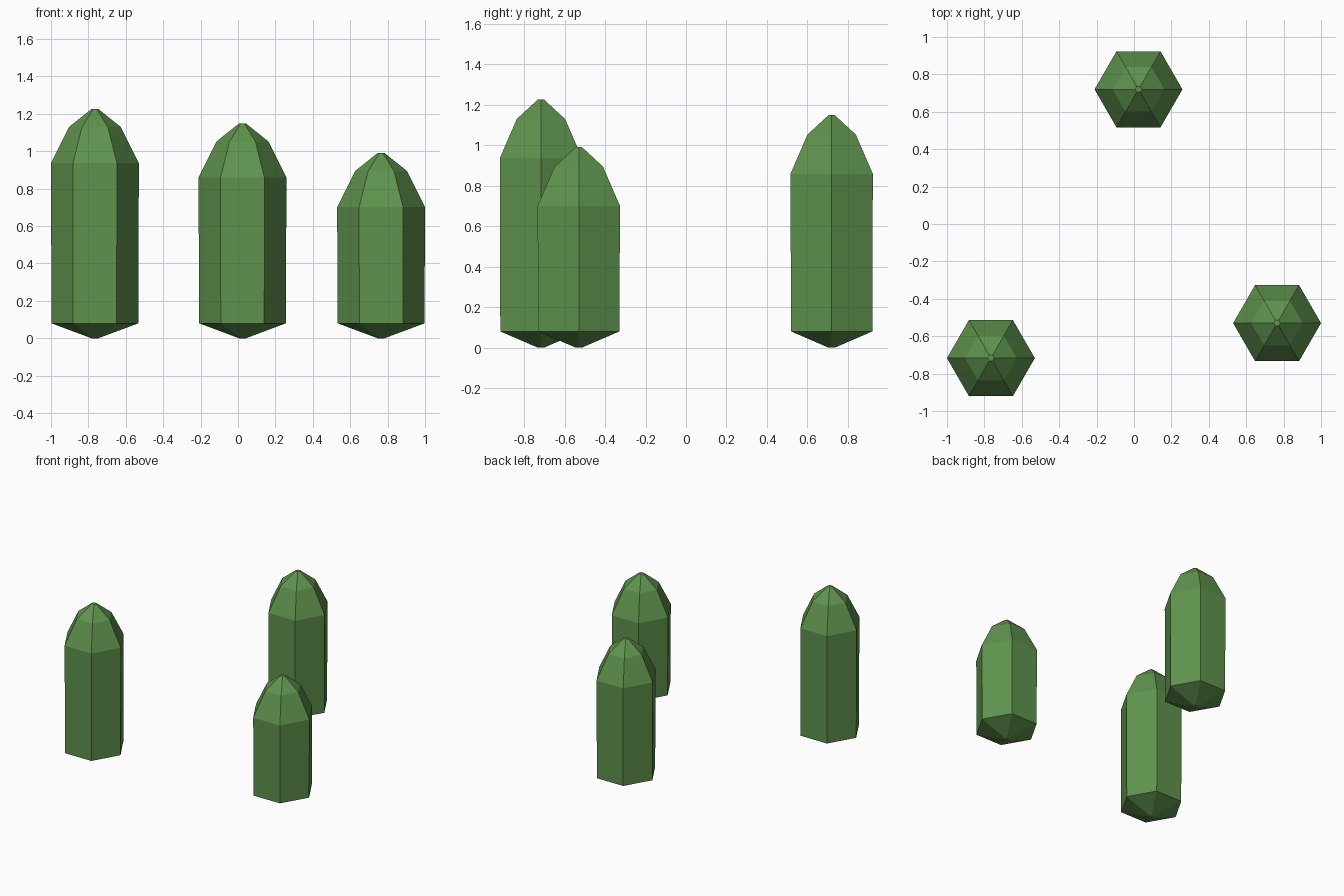
import bpy
import bmesh
from math import cos, sin, tau

cube = bpy.data.objects.get("Cube")
if cube:
    bpy.data.objects.remove(cube, do_unlink=True)

SIDES = 6
RADIUS = 0.235

# Single leaf green for every bush
green = bpy.data.materials.new("leaf_green")
green.use_nodes = True
colour = (0.115, 0.29, 0.075, 1)
green.diffuse_color = colour
green.node_tree.nodes["Principled BSDF"].inputs["Base Color"].default_value = colour


def make_bush(name, x, y, height):
    """Hexagonal column with a tapered foot and a two-step pointed crown."""
    profile = [(0.018, 0), (RADIUS - 0.003, 0.08), (RADIUS, height - 0.29),
               (0.138, height - 0.096), (0.018, height)]
    bm = bmesh.new()
    rings = [[bm.verts.new((r * cos(tau * i / SIDES), r * sin(tau * i / SIDES), z))
              for i in range(SIDES)] for r, z in profile]
    for low, high in zip(rings, rings[1:]):
        for i in range(SIDES):
            j = (i + 1) % SIDES
            bm.faces.new((low[i], low[j], high[j], high[i]))
    bm.faces.new(rings[0][::-1])
    bm.faces.new(rings[-1])
    mesh = bpy.data.meshes.new(name)
    bm.to_mesh(mesh)
    bm.free()
    mesh.materials.append(green)
    bush = bpy.data.objects.new(name, mesh)
    bush.location = (x, y, 0)
    bpy.context.collection.objects.link(bush)


# Three separate bushes of different heights
make_bush("tall_bush", -0.765, -0.717, 1.226)
make_bush("middle_bush", 0.024, 0.72, 1.149)
make_bush("short_bush", 0.765, -0.53, 0.991)
